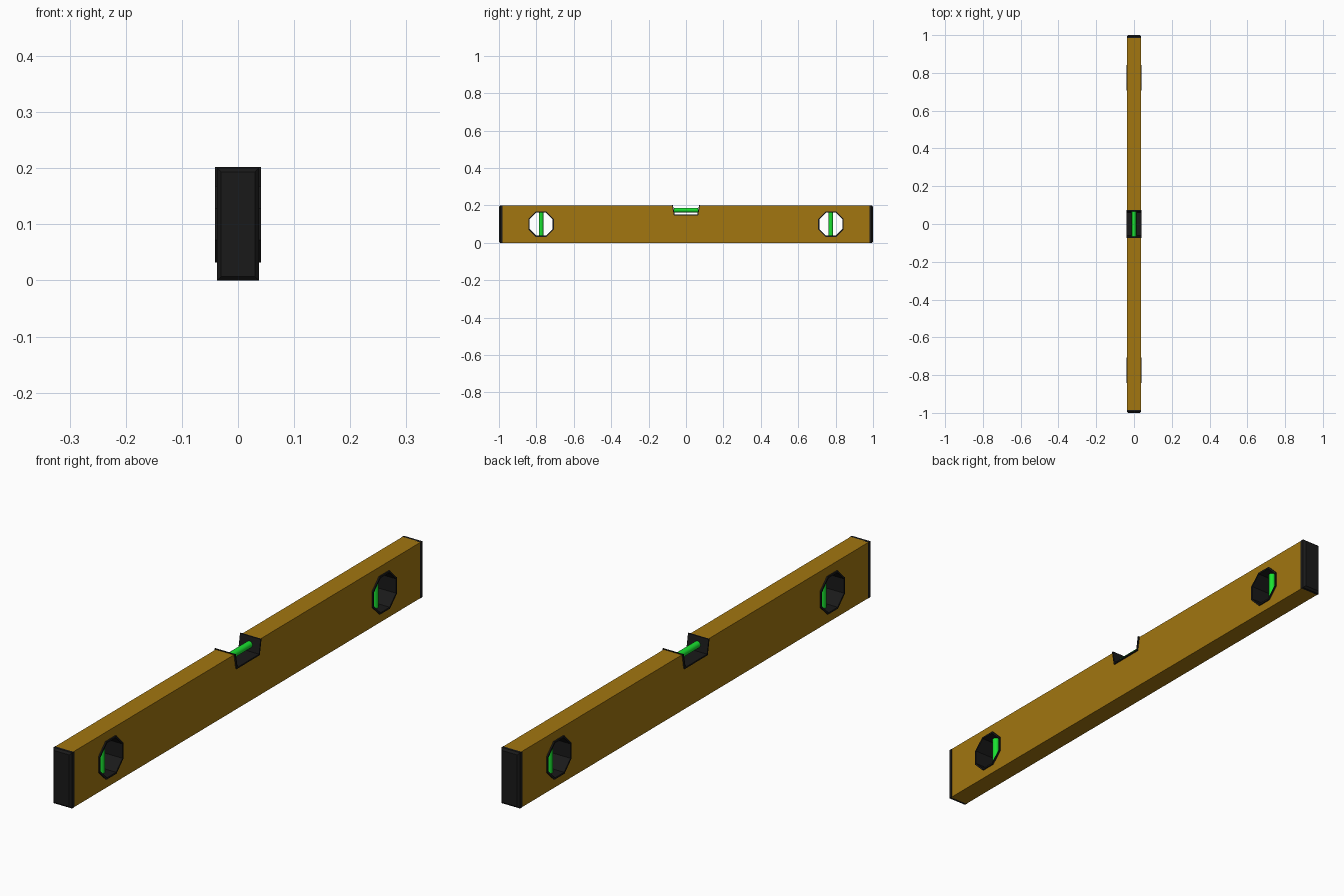
import bpy, bmesh, math
from mathutils import Matrix

if "Cube" in bpy.data.objects:
    bpy.data.objects.remove(bpy.data.objects["Cube"])

def material(name, rgb):
    m = bpy.data.materials.new(name)
    m.diffuse_color = (*rgb, 1)
    m.use_nodes = True
    m.node_tree.nodes["Principled BSDF"].inputs["Base Color"].default_value = m.diffuse_color
    return m

OCHRE = material("ochre_paint", (0.36, 0.18, 0.005))
BLACK = material("black_plastic", (0.01, 0.01, 0.01))
GREEN = material("green_liquid", (0.01, 0.75, 0.03))

def plate(name, loops, half_width, mat):
    """Extrude filled (y, z) loops along x; inner loops become holes."""
    cu = bpy.data.curves.new(name, 'CURVE')
    cu.dimensions = '2D'
    cu.fill_mode = 'BOTH'
    cu.extrude = half_width
    for pts in loops:
        s = cu.splines.new('POLY')
        s.points.add(len(pts) - 1)
        for p, (y, z) in zip(s.points, pts):
            p.co = (y, z, 0, 1)
        s.use_cyclic_u = True
    ob = bpy.data.objects.new(name, cu)
    ob.rotation_euler = (math.pi / 2, 0, math.pi / 2)
    bpy.context.collection.objects.link(ob)
    bpy.ops.object.select_all(action='DESELECT')
    ob.select_set(True)
    bpy.context.view_layer.objects.active = ob
    bpy.ops.object.convert(target='MESH')
    ob = bpy.context.object
    ob.data.materials.clear()
    ob.data.materials.append(mat)
    for f in ob.data.polygons:
        f.use_smooth = False
        f.material_index = 0
    return ob

def octagon(y, apothem, z=0.1):
    r = apothem / math.cos(math.pi / 8)
    return [(y + r * math.cos((i + 0.5) * math.pi / 4),
             z + r * math.sin((i + 0.5) * math.pi / 4)) for i in range(8)]

def vial(name, loc, length, rot):
    bpy.ops.mesh.primitive_cylinder_add(vertices=16, radius=0.012, depth=length,
                                        location=loc, rotation=rot)
    ob = bpy.context.object
    ob.name = name
    ob.data.materials.append(GREEN)
    bpy.ops.object.shade_smooth_by_angle()

def end_cap(name, side):
    """Box whose outer face is chamfered all round."""
    bm = bmesh.new()
    bmesh.ops.create_cube(bm, size=1, matrix=Matrix.Translation((0, side * 0.99, 0.1))
                          @ Matrix.Diagonal((0.074, 0.02, 0.2, 1)))
    outer = [f for f in bm.faces if f.normal.y * side > 0.9]
    bmesh.ops.bevel(bm, geom=list(outer[0].edges), offset=0.007, segments=1,
                    affect='EDGES')
    me = bpy.data.meshes.new(name)
    bm.to_mesh(me)
    bm.free()
    me.materials.append(BLACK)
    bpy.context.collection.objects.link(bpy.data.objects.new(name, me))

HOLE_Y = 0.775

# Body bar with top notch and two octagonal windows
outline = [(-0.984, 0), (0.984, 0), (0.984, 0.2), (0.073, 0.2), (0.063, 0.149),
           (-0.063, 0.149), (-0.073, 0.2), (-0.984, 0.2)]
plate("body", [outline, octagon(-HOLE_Y, 0.065), octagon(HOLE_Y, 0.065)], 0.036, OCHRE)

# Cradle lining the notch
cradle = [(-0.075, 0.202), (-0.065, 0.147), (0.065, 0.147), (0.075, 0.202),
          (0.070, 0.202), (0.061, 0.152), (-0.061, 0.152), (-0.070, 0.202)]
plate("notch_cradle", [cradle], 0.041, BLACK)
vial("centre_vial", (0, 0, 0.175), 0.13, (math.pi / 2, 0, 0))

# Window frames, upright vials and end caps on both ends
for side, tag in ((-1, "front"), (1, "back")):
    y = side * HOLE_Y
    plate(tag + "_window_frame", [octagon(y, 0.068), octagon(y, 0.062)], 0.041, BLACK)
    vial(tag + "_vial", (0, y, 0.1), 0.128, (0, 0, 0))
    end_cap(tag + "_end_cap", side)
